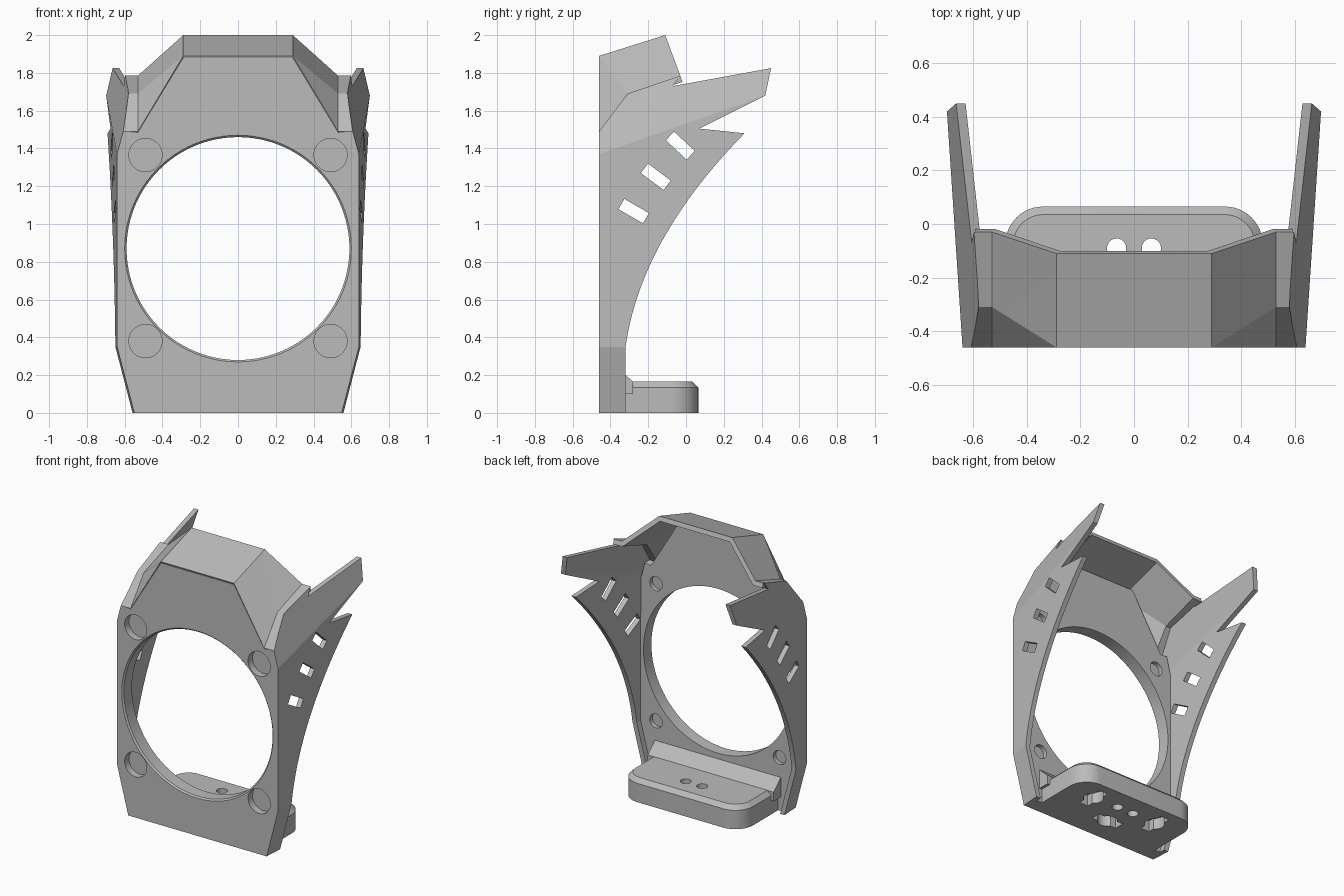
import bpy, bmesh, math
from mathutils import Vector, Matrix

if "Cube" in bpy.data.objects:
    bpy.data.objects.remove(bpy.data.objects["Cube"])

grey = bpy.data.materials.new("plain_grey")
grey.use_nodes = True
grey.diffuse_color = (0.5, 0.5, 0.5, 1)
grey.node_tree.nodes["Principled BSDF"].inputs["Base Color"].default_value = (0.5, 0.5, 0.5, 1)

FRONT, BACK = -0.46, -0.36


def make(name, bm):
    mesh = bpy.data.meshes.new(name)
    bm.to_mesh(mesh)
    bm.free()
    mesh.materials.append(grey)
    obj = bpy.data.objects.new(name, mesh)
    bpy.context.collection.objects.link(obj)
    return obj


def loft(loops):
    """Closed solid through matching loops of points."""
    bm = bmesh.new()
    rings = [[bm.verts.new(p) for p in loop] for loop in loops]
    n = len(rings[0])
    for a, b in zip(rings, rings[1:]):
        for i in range(n):
            j = (i + 1) % n
            bm.faces.new((a[i], a[j], b[j], b[i]))
    bm.faces.new(rings[0])
    bm.faces.new(rings[-1])
    bmesh.ops.recalc_face_normals(bm, faces=bm.faces)
    return bm


def cylinder(centre, r1, r2, depth, axis, segments=40):
    bm = bmesh.new()
    turn = Matrix.Rotation(math.pi / 2, 4, 'X') if axis == 'Y' else Matrix()
    bmesh.ops.create_cone(bm, cap_ends=True, segments=segments, radius1=r1, radius2=r2,
                          depth=depth, matrix=Matrix.Translation(centre) @ turn)
    return make("cutter", bm)


def box(centre, size, turn=0):
    bm = bmesh.new()
    bmesh.ops.create_cube(bm, size=1, matrix=Matrix.Translation(centre)
                          @ Matrix.Rotation(turn, 4, 'X') @ Matrix.Diagonal((*size, 1)))
    return make("cutter", bm)


def bake(obj):
    graph = bpy.context.evaluated_depsgraph_get()
    mesh = bpy.data.meshes.new_from_object(obj.evaluated_get(graph))
    obj.modifiers.clear()
    obj.data = mesh


def cut(obj, cutters):
    for c in cutters:
        c.hide_render = True
        mod = obj.modifiers.new("cut", 'BOOLEAN')
        mod.operation, mod.solver, mod.object = 'DIFFERENCE', 'EXACT', c
    bake(obj)
    for c in cutters:
        bpy.data.objects.remove(c)


# Front plate with the large round opening and corner recesses
half = [(0.52, 0), (0.615, 0.35), (0.61, 1.37), (0.58, 1.49), (0.53, 1.485), (0.29, 1.88)]
outline = half + [(-x, z) for x, z in reversed(half)]
plate = make("front_plate", loft([[(x, y, z) for x, z in outline] for y in (FRONT, BACK)]))
holes = [cylinder((0, -0.4, 0.87), 0.59, 0.59, 0.4, 'Y', 96),
         cylinder((0, FRONT, 0.87), 0.58, 0.62, 0.04, 'Y', 96)]
for x in (-0.49, 0.49):
    for z in (0.38, 1.365):
        holes += [cylinder((x, FRONT, z), 0.088, 0.088, 0.1, 'Y'),
                  cylinder((x, BACK, z), 0.05, 0.05, 0.06, 'Y')]
cut(plate, holes)

# Side wings: flat outline, creased along two lines, then leaned outward
top = [(-0.32, 0), (FRONT, 0), (FRONT, 1.49), (-0.31, 1.69), (-0.03, 1.785), (-0.07, 1.73),
       (0.45, 1.825), (0.42, 1.68), (0.07, 1.505)]
p0, p1, p2 = Vector((0.31, 1.48)), Vector((-0.24, 0.92)), Vector((-0.32, 0.35))
curve = []
for i in range(29):
    t = i / 28
    curve.append(tuple(p0 * (1 - t) ** 2 + p1 * 2 * t * (1 - t) + p2 * t * t))


def fold_height(y):
    return 1.37 + 0.352 * (y - FRONT)


def wing_x(y, z):
    return (0.64 + 0.066 * (y - FRONT) - 0.27 * max(0, z - fold_height(y))
            - 0.26 * max(0, 0.35 - z))


slots = [(-0.03, 1.415, -43), (-0.16, 1.25, -37), (-0.277, 1.068, -30)]
for side, label in ((1, "left"), (-1, "right")):
    bm = loft([[(x, y, z) for y, z in top + curve] for x in (0, -0.035)])
    bmesh.ops.triangulate(bm, faces=bm.faces)
    for co, no in (((0, FRONT, 1.37), (0, -0.352, 1)), ((0, 0, 0.35), (0, 0, 1))):
        bmesh.ops.bisect_plane(bm, geom=bm.verts[:] + bm.edges[:] + bm.faces[:],
                               dist=0.0001, plane_co=co, plane_no=no)
    for v in bm.verts:
        v.co.x = side * (v.co.x + wing_x(v.co.y, v.co.z))
    bmesh.ops.recalc_face_normals(bm, faces=bm.faces)
    wing = make(label + "_wing", bm)
    cut(wing, [box((side * 0.65, y, z), (0.4, 0.15, 0.063), math.radians(a))
               for y, z, a in slots])

# Angled hood: thin folded shell over the plate
bm = bmesh.new()
shape = {"f0": (0.605, FRONT, 1.49), "f1": (0.53, FRONT, 1.49), "f2": (0.29, FRONT, 1.89),
         "m0": (0.58, -0.31, 1.69), "m1": (0.53, -0.31, 1.69),
         "b0": (0.592, -0.03, 1.785), "b1": (0.53, -0.03, 1.785), "b2": (0.29, -0.11, 2.0)}
sides = []
for s in (1, -1):
    v = {k: bm.verts.new((s * x, y, z)) for k, (x, y, z) in shape.items()}
    sides.append(v)
    for names in ("f0 f1 m1 m0", "m0 m1 b1 b0", "f1 f2 m1", "m1 f2 b2", "m1 b2 b1"):
        bm.faces.new([v[k] for k in names.split()])
l, r = sides
bm.faces.new((l["f2"], r["f2"], r["b2"], l["b2"]))
bm.normal_update()
bmesh.ops.reverse_faces(bm, faces=[f for f in bm.faces if f.normal.z < 0])
hood = make("hood", bm)
shell = hood.modifiers.new("shell", 'SOLIDIFY')
shell.thickness, shell.offset = 0.035, -1
bake(hood)


# Foot: rounded block with a chamfered rim, screw holes and underside pockets
def foot_loop(inset, z):
    pts = [(-0.48 + inset, BACK - 0.02, z), (0.48 - inset, BACK - 0.02, z)]
    for cx, start in ((0.34, 0), (-0.34, 90)):
        for i in range(13):
            a = math.radians(start + 7.5 * i)
            rad = 0.14 - inset
            pts.append((cx + rad * math.cos(a), -0.075 + rad * math.sin(a), z))
    return pts


foot = make("foot", loft([foot_loop(0, 0), foot_loop(0, 0.135), foot_loop(0.03, 0.165)]))
pockets = [cylinder((x, -0.09, 0.08), 0.036, 0.036, 0.4, 'Z') for x in (-0.065, 0.065)]
for x, y, size in ((0.26, -0.1, (0.07, 0.2, 0.16)), (-0.26, -0.1, (0.07, 0.2, 0.16)),
                   (0, -0.27, (0.2, 0.07, 0.16))):
    pockets += [cylinder((x, y, 0), 0.065, 0.065, 0.16, 'Z'), box((x, y, 0), size)]
cut(foot, pockets)

# Sloped brace between foot and plate
brace = [(BACK - 0.02, 0.1), (BACK - 0.02, 0.24), (BACK, 0.24), (-0.28, 0.164), (-0.28, 0.1)]
make("foot_brace", loft([[(x, y, z) for y, z in brace] for x in (-0.5, 0.5)]))

# Soft shading on curves, crisp folds
bpy.ops.object.select_all(action='DESELECT')
for name in ("front_plate", "left_wing", "right_wing", "hood", "foot", "foot_brace"):
    obj = bpy.data.objects[name]
    obj.select_set(True)
    bpy.context.view_layer.objects.active = obj
bpy.ops.object.shade_smooth_by_angle(angle=math.radians(11))
